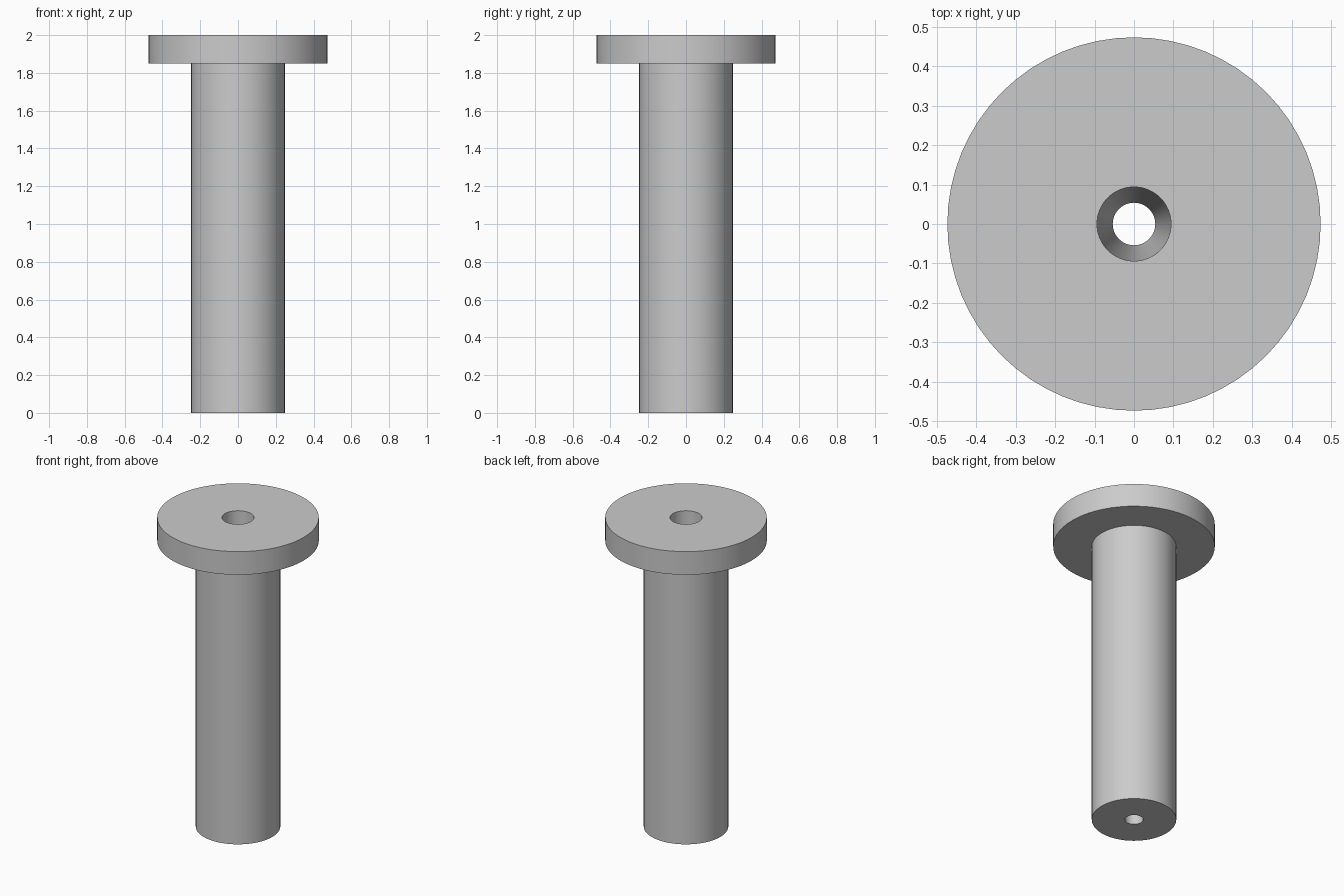
import bpy
import bmesh
import math

cube = bpy.data.objects.get("Cube")
if cube:
    bpy.data.objects.remove(cube, do_unlink=True)

SEGMENTS = 64

# Plain grey metal
metal = bpy.data.materials.new("grey_metal")
metal.use_nodes = True
grey = (0.6, 0.6, 0.6, 1)
metal.diffuse_color = grey
metal.node_tree.nodes["Principled BSDF"].inputs["Base Color"].default_value = grey


def lathe(name, profile):
    """Revolve a closed (radius, height) profile around the z axis."""
    bm = bmesh.new()
    verts = [bm.verts.new((r, 0, z)) for r, z in profile]
    edges = [bm.edges.new((a, b)) for a, b in zip(verts, verts[1:] + verts[:1])]
    bmesh.ops.spin(bm, geom=verts + edges, cent=(0, 0, 0), axis=(0, 0, 1),
                   angle=math.tau, steps=SEGMENTS, use_merge=True)
    bmesh.ops.remove_doubles(bm, verts=bm.verts, dist=1e-5)
    bmesh.ops.recalc_face_normals(bm, faces=bm.faces)
    mesh = bpy.data.meshes.new(name)
    bm.to_mesh(mesh)
    bm.free()
    mesh.materials.append(metal)
    obj = bpy.data.objects.new(name, mesh)
    bpy.context.collection.objects.link(obj)
    bpy.ops.object.select_all(action="DESELECT")
    obj.select_set(True)
    bpy.context.view_layer.objects.active = obj
    bpy.ops.object.shade_smooth_by_angle(angle=math.radians(30))
    return obj


# Shank, flange and the tapered bore running right through
shank_r, flange_r = 0.248, 0.474
bore_bottom_r, bore_top_r = 0.054, 0.094
flange_z, top_z = 1.85, 2.0
lathe("flanged_bushing", [
    (bore_bottom_r, 0), (shank_r, 0), (shank_r, flange_z),
    (flange_r, flange_z), (flange_r, top_z), (bore_top_r, top_z),
])
